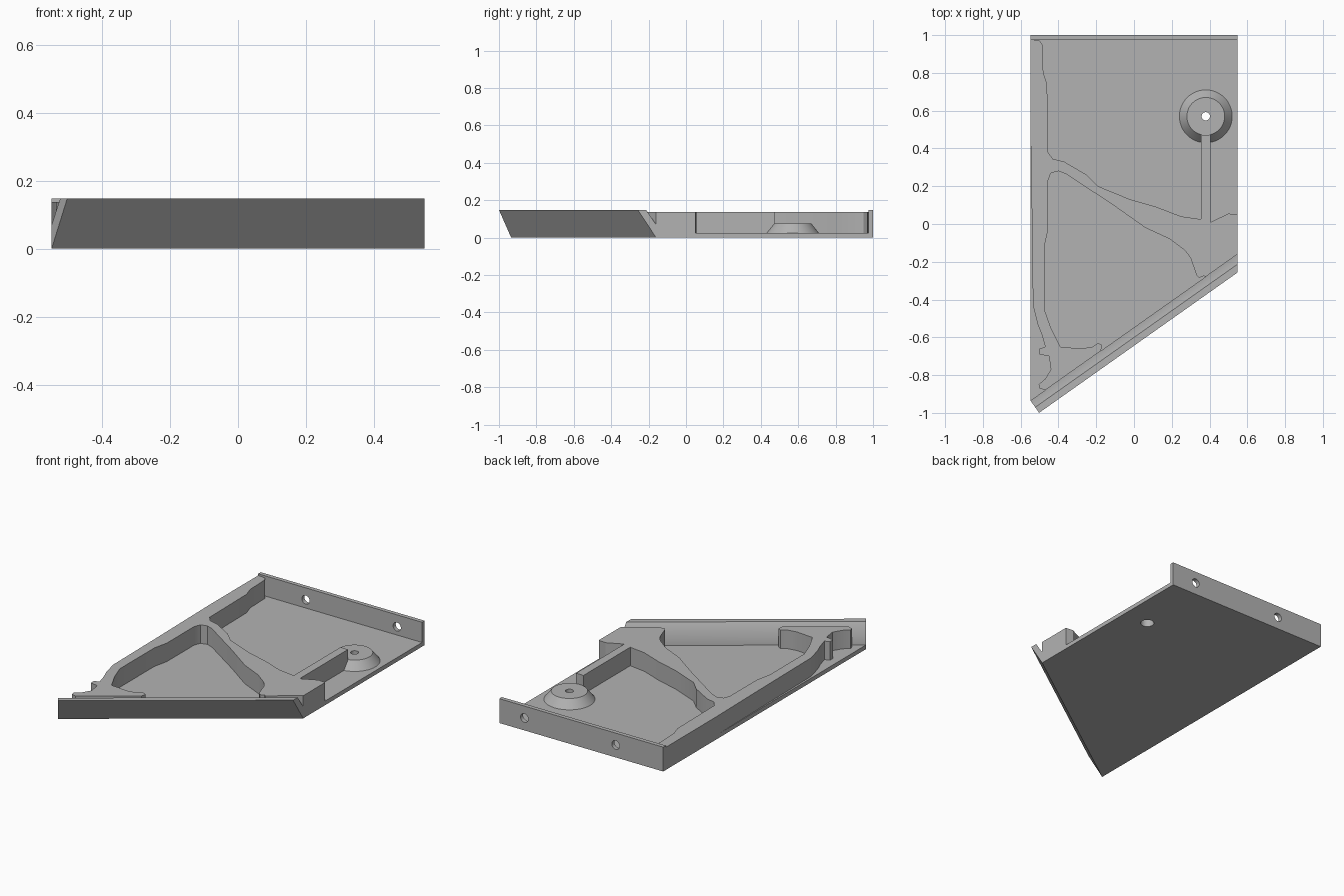
import bpy
import bmesh
import math
from mathutils import Matrix

if "Cube" in bpy.data.objects:
    bpy.data.objects.remove(bpy.data.objects["Cube"], do_unlink=True)

# One plain grey material
grey = bpy.data.materials.new("plain_grey")
grey.use_nodes = True
colour = (0.45, 0.45, 0.45, 1)
grey.diffuse_color = colour
grey.node_tree.nodes["Principled BSDF"].inputs["Base Color"].default_value = colour

HALF = 0.548     # half width
FLOOR = 0.025    # floor thickness
RIB = 0.137      # rib top
TOP = 0.147      # wall top
SLOPE = 0.707    # skew of the front edge
FRONT = -0.16    # front edge at the left side


def front_y(x, start=FRONT):
    return start + SLOPE * (x - HALF)


def finish(name, bm):
    bmesh.ops.recalc_face_normals(bm, faces=bm.faces)
    mesh = bpy.data.meshes.new(name)
    bm.to_mesh(mesh)
    bm.free()
    mesh.materials.append(grey)
    obj = bpy.data.objects.new(name, mesh)
    bpy.context.collection.objects.link(obj)
    return obj


def loft(name, lower, upper):
    """Closed solid between two matching outlines."""
    bm = bmesh.new()
    a = [bm.verts.new(p) for p in lower]
    b = [bm.verts.new(p) for p in upper]
    bm.faces.new(a)
    bm.faces.new(b)
    for i in range(len(a)):
        j = (i + 1) % len(a)
        bm.faces.new((a[i], a[j], b[j], b[i]))
    return finish(name, bm)


def prism(name, outline, z0, z1):
    return loft(name, [(x, y, z0) for x, y in outline], [(x, y, z1) for x, y in outline])


def cone(name, centre, r1, r2, depth, axis="Z"):
    bm = bmesh.new()
    turn = Matrix.Rotation(math.pi / 2, 4, "X") if axis == "Y" else Matrix()
    bmesh.ops.create_cone(bm, cap_ends=True, segments=48, radius1=r1, radius2=r2,
                          depth=depth, matrix=Matrix.Translation(centre) @ turn)
    return finish(name, bm)


def drill(obj, *cutter):
    tool = cone("hole_cutter", *cutter)
    tool.hide_render = True
    mod = obj.modifiers.new("hole", "BOOLEAN")
    mod.operation = "DIFFERENCE"
    mod.solver = "EXACT"
    mod.object = tool
    bpy.context.view_layer.objects.active = obj
    bpy.ops.object.modifier_apply(modifier=mod.name)
    bpy.data.objects.remove(tool, do_unlink=True)


# Floor plate with skewed front edge
floor = prism("floor_plate", [(-HALF, 1), (-HALF, front_y(-HALF)), (HALF, FRONT), (HALF, 1)], 0, FLOOR)

# Back wall with two screw holes
back = prism("back_wall", [(-HALF, 0.975), (HALF, 0.975), (HALF, 1), (-HALF, 1)], FLOOR, TOP)
for x in (-0.23, 0.38):
    drill(back, (x, 1, 0.075), 0.026, 0.026, 0.2, "Y")

# Leaning front wall: cut along x on one end, square to its length on the other
section = [(FRONT, 0), (-0.257, TOP), (-0.213, TOP), (FRONT, 0.07)]
angle = math.atan(SLOPE)
left_end = [(HALF, d, z) for d, z in section]
right_end = []
for d, z in section:
    out = (FRONT - d) * math.cos(angle)
    right_end.append((-HALF + out * math.sin(angle), front_y(-HALF) - out * math.cos(angle), z))
front = loft("front_wall", right_end, left_end)

# Irregular rib, in hundredths: upper edge, with the arm reaching the boss
upper = [(-54.8, 97.5), (-50, 97), (-48.5, 95), (-48, 80), (-46, 74), (-45.5, 38),
         (-43, 34.5), (-37, 33), (-25, 26), (-19, 20), (-2, 13), (12, 9), (25, 4),
         (35.5, 2.5), (35.5, 47.3), (38, 47), (40.5, 47.3), (40.5, 1), (50, 5.5), (54.8, 5)]
# Edge of the triangular pocket, from the right block to the foot
pocket = [(37, -27.5), (34.5, -28.5), (33, -27), (30, -18), (27, -14), (19, -8), (6, -2),
          (-11, 10), (-36, 26.5), (-40, 28), (-44, 27), (-45.5, 23), (-45.5, -3),
          (-47.5, -12), (-47.5, -45), (-44, -55), (-39, -65), (-28, -66), (-22, -65),
          (-19, -63), (-17, -64)]
# Worn outer edge, from the foot up the side
outer = [(-50, -87), (-50.5, -85), (-47, -82), (-44, -77), (-45, -70), (-50, -69),
         (-50, -66), (-47, -65), (-49, -58), (-51, -53), (-53.5, -43), (-54, 0), (-54.8, 50)]


def metres(points):
    return [(x / 100, y / 100) for x, y in points]


def on_front(x):
    return [(x, front_y(x))]


outline = (metres(upper) + on_front(HALF) + on_front(0.38) + metres(pocket)
           + on_front(-0.175) + on_front(-0.47) + metres(outer))
rib = prism("curved_rib", outline, FLOOR, RIB)

# Tapered screw boss, drilled through with a wider recess underneath
bx, by = 0.38, 0.57
boss = cone("screw_boss", (bx, by, 0.05), 0.14, 0.1, 0.05)
for part in (floor, boss):
    drill(part, (bx, by, 0), 0.038, 0.038, 0.09)
drill(boss, (bx, by, 0.05), 0.022, 0.022, 0.2)

# Smooth shading on the rounded faces, sharp edges elsewhere
bpy.ops.object.select_all(action="DESELECT")
for part in (floor, back, front, rib, boss):
    part.select_set(True)
bpy.context.view_layer.objects.active = rib
bpy.ops.object.shade_smooth_by_angle(angle=math.radians(30))
